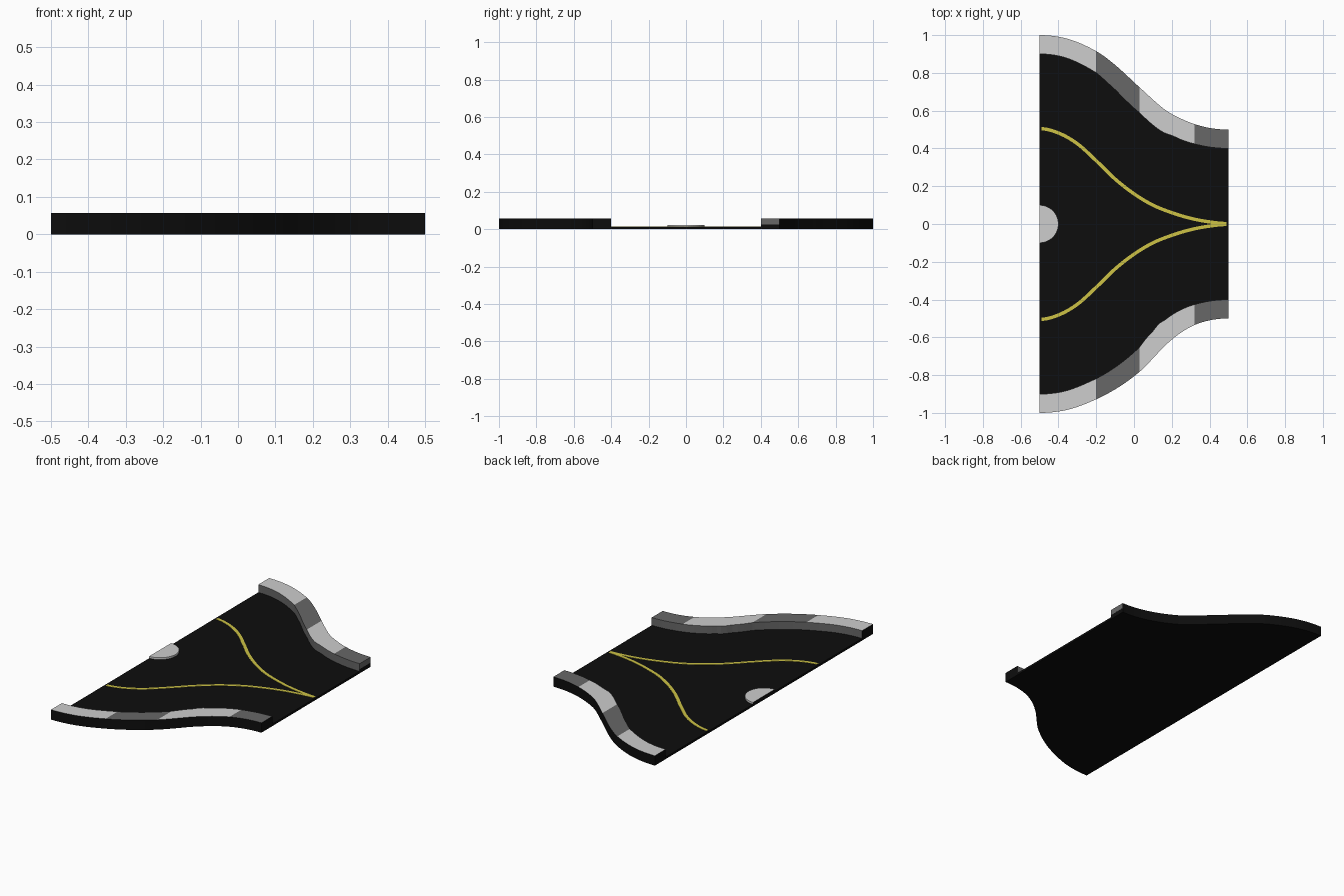
import bpy, bmesh, math

if "Cube" in bpy.data.objects:
    bpy.data.objects.remove(bpy.data.objects["Cube"])


def material(name, rgb):
    m = bpy.data.materials.new(name)
    m.diffuse_color = (*rgb, 1)
    m.use_nodes = True
    m.node_tree.nodes["Principled BSDF"].inputs["Base Color"].default_value = m.diffuse_color
    return m


BLACK = material("asphalt_black", (0.004, 0.004, 0.004))
LIGHT = material("light_grey", (0.61, 0.61, 0.61))
DARK = material("dark_grey", (0.135, 0.135, 0.135))
YELLOW = material("line_yellow", (0.61, 0.54, 0.06))
ROAD_Z, CURB_Z, WIDTH = 0.012, 0.057, 0.1
BANDS = (-0.2, 0.03, 0.32)


def curve(keys):
    """Smooth y(x) through key points, flat at both ends."""
    n = len(keys)
    slopes = [0.0] + [(keys[i + 1][1] - keys[i - 1][1]) / (keys[i + 1][0] - keys[i - 1][0])
                      for i in range(1, n - 1)] + [0.0]

    def f(x):
        i = max(k for k in range(n - 1) if k == 0 or keys[k][0] <= x)
        (x0, y0), (x1, y1) = keys[i], keys[i + 1]
        h = x1 - x0
        t = (x - x0) / h
        return ((2*t**3 - 3*t**2 + 1) * y0 + (t**3 - 2*t**2 + t) * h * slopes[i]
                + (3*t**2 - 2*t**3) * y1 + (t**3 - t**2) * h * slopes[i + 1])
    return f


def slope(f, x):
    a, b = max(-0.5, x - 0.005), min(0.5, x + 0.005)
    return (f(b) - f(a)) / (b - a)


def finish(name, bm, mats):
    bmesh.ops.recalc_face_normals(bm, faces=bm.faces)
    me = bpy.data.meshes.new(name)
    bm.to_mesh(me)
    bm.free()
    for m in mats:
        me.materials.append(m)
    ob = bpy.data.objects.new(name, me)
    bpy.context.collection.objects.link(ob)
    return ob


def ribbon(name, xs, lo, hi, z0, z1, mats):
    """Solid strip between two y(x) edges, swept along x."""
    bm = bmesh.new()
    rings = [[bm.verts.new(p) for p in ((x, lo(x), z0), (x, hi(x), z0),
                                        (x, hi(x), z1), (x, lo(x), z1))] for x in xs]
    for a, b in zip(rings, rings[1:]):
        for k in range(4):
            j = (k + 1) % 4
            bm.faces.new((a[k], a[j], b[j], b[k]))
    bm.faces.new(rings[0])
    bm.faces.new(rings[-1])
    return finish(name, bm, mats)


# Edge outlines as distance from the centre line
back_edge = curve([(-.5, 1), (-.35, .98), (-.2, .915), (-.1, .842), (.03, .723),
                   (.16, .608), (.24, .562), (.32, .529), (.41, .507), (.5, .5)])
front_edge = curve([(-.5, 1), (-.35, .983), (-.2, .928), (-.08, .863), (.03, .782),
                    (.1, .712), (.16, .648), (.24, .581), (.32, .535), (.41, .508), (.5, .5)])
xs = sorted({round(-0.5 + i * 0.02, 3) for i in range(51)} | set(BANDS))

# Road slab
ribbon("road_slab", xs, lambda x: -front_edge(x), back_edge, 0, ROAD_Z, [BLACK])

# Striped curbs along both curved edges
for name, edge, s in (("back_curb", back_edge, 1), ("front_curb", front_edge, -1)):
    def outer(x):
        return s * edge(x)

    def inner(x):
        return s * (edge(x) - WIDTH * math.hypot(1, slope(edge, x)))

    ob = ribbon(name, xs, inner, outer, 0, CURB_Z, [BLACK, LIGHT, DARK])
    for p in ob.data.polygons:
        c = p.center
        if p.normal.z > 0.5:                       # bands on the top
            p.material_index = 1 + sum(c.x > b for b in BANDS) % 2
        elif abs(p.normal.z) < 0.5 and p.normal.y * s < -0.05:   # inner wall
            p.material_index = 2
        elif abs(p.normal.z) < 0.5 and abs(c.y) < edge(c.x) - 0.03 and abs(c.x) < 0.499:
            p.material_index = 2

# Grey cap on the narrow end of the back curb
ribbon("curb_end_cap", [0.499, 0.5005], lambda x: 0.4, lambda x: 0.5, 0.025, CURB_Z, [DARK])

# Yellow lane lines merging at the narrow end
lane = curve([(-.5, .505), (-.4, .482), (-.3, .425), (-.2, .335), (-.1, .238), (0, .16),
              (.1, .1), (.2, .06), (.3, .03), (.4, .011), (.5, .002)])
lane_xs = [-0.49 + i * 0.02 for i in range(50)]
for name, s in (("back_lane_line", 1), ("front_lane_line", -1)):
    def half(x):
        return 0.009 * math.hypot(1, slope(lane, x))
    ribbon(name, lane_xs, lambda x: s * lane(x) - half(x), lambda x: s * lane(x) + half(x),
           ROAD_Z - 0.002, ROAD_Z + 0.0015, [YELLOW])

# Half-round island on the wide end
bm = bmesh.new()
arc = [(-0.5 + 0.1 * math.cos(a), 0.1 * math.sin(a))
       for a in (math.pi * (i / 24 - 0.5) for i in range(25))]
base = bm.faces.new([bm.verts.new((x, y, ROAD_Z - 0.002)) for x, y in arc])
top = bmesh.ops.extrude_face_region(bm, geom=[base])["geom"]
bmesh.ops.translate(bm, vec=(0, 0, 0.013), verts=[v for v in top if isinstance(v, bmesh.types.BMVert)])
island = finish("half_round_island", bm, [LIGHT, BLACK])
for p in island.data.polygons:
    if p.normal.x < -0.9:
        p.material_index = 1
